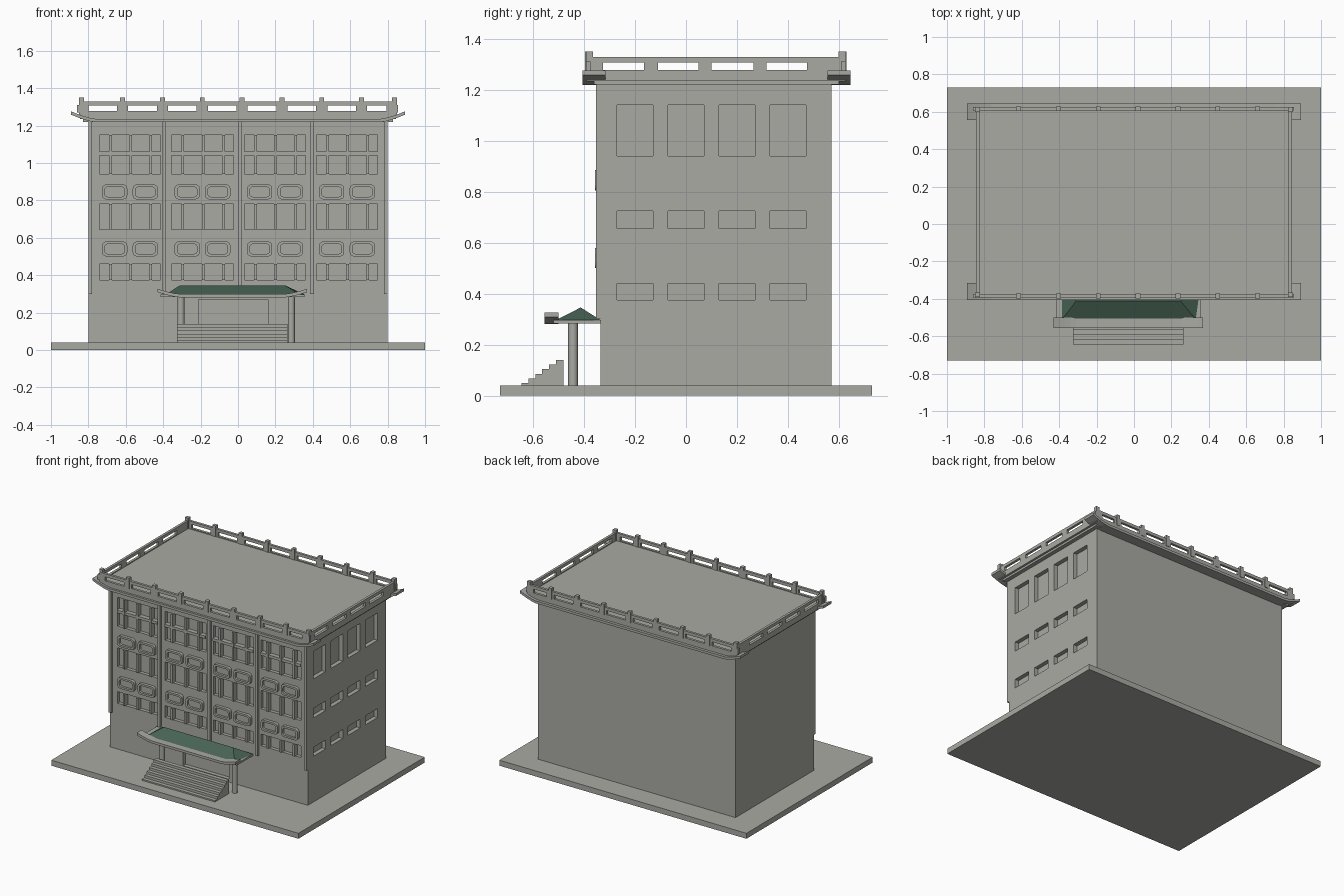
import bpy, bmesh, math
from mathutils import Vector

if "Cube" in bpy.data.objects:
    bpy.data.objects.remove(bpy.data.objects["Cube"])


def material(name, rgb):
    m = bpy.data.materials.new(name)
    m.diffuse_color = (*rgb, 1)
    m.use_nodes = True
    m.node_tree.nodes["Principled BSDF"].inputs["Base Color"].default_value = m.diffuse_color
    return m


STONE = material("warm grey stone", (0.40, 0.40, 0.37))
GREEN = material("dark green tile", (0.065, 0.125, 0.09))


def finish(name, bm, mat=STONE):
    bmesh.ops.recalc_face_normals(bm, faces=bm.faces)
    me = bpy.data.meshes.new(name)
    bm.to_mesh(me)
    bm.free()
    me.materials.append(mat)
    ob = bpy.data.objects.new(name, me)
    bpy.context.collection.objects.link(ob)
    return ob


def add_box(bm, x0, x1, y0, y1, z0, z1):
    vs = bmesh.ops.create_cube(bm, size=1)["verts"]
    for v in vs:
        v.co = Vector(((x0 + x1) / 2 + v.co.x * (x1 - x0),
                       (y0 + y1) / 2 + v.co.y * (y1 - y0),
                       (z0 + z1) / 2 + v.co.z * (z1 - z0)))


def boxes(name, items):
    bm = bmesh.new()
    for b in items:
        add_box(bm, *b)
    return finish(name, bm)


def prism(bm, pts, shift):
    """Extrude a closed outline along a vector."""
    face = bm.faces.new([bm.verts.new(p) for p in pts])
    new = bmesh.ops.extrude_face_region(bm, geom=[face])["geom"]
    bmesh.ops.translate(bm, vec=shift, verts=[g for g in new if isinstance(g, bmesh.types.BMVert)])
    if not face.is_valid or face not in bm.faces:
        return
    if len(face.link_loops if hasattr(face, "link_loops") else []) == 0 and \
            all(len(e.link_faces) < 2 for e in face.edges):
        bm.faces.new(list(face.verts))


def eave(name, x0, x1, y0, y1, z, rise, run, thick):
    """Strip with both ends curving up."""
    n = 4
    low = [(x0 + run * (1 - i / n), z + rise * (i / n) ** 1.4) for i in range(n, -1, -1)]
    low += [(x1 - run * (1 - i / n), z + rise * (i / n) ** 1.4) for i in range(n + 1)]
    bm = bmesh.new()
    rings = [[bm.verts.new(c) for c in ((x, y0, h), (x, y1, h), (x, y1, h + thick), (x, y0, h + thick))]
             for x, h in low]
    for a, b in zip(rings, rings[1:]):
        for k in range(4):
            bm.faces.new((a[k], a[(k + 1) % 4], b[(k + 1) % 4], b[k]))
    bm.faces.new(rings[0])
    bm.faces.new(rings[-1])
    return finish(name, bm)


# Ground slab and main block
boxes("base_slab", [(-1, 1, -0.73, 0.73, 0, 0.04)])
FRONT, BACK, SIDE = -0.335, 0.57, 0.80
body = boxes("main_block", [(-SIDE, SIDE, FRONT, BACK, 0.035, 1.225)])

# Window and door recesses
BAYS = [(-0.74, -0.415), (-0.355, -0.025), (0.035, 0.36), (0.42, 0.745)]
ROWS = [(0.375, 0.46), (0.645, 0.78), (0.94, 1.15)]
cuts = [(a, b, FRONT - 0.1, FRONT + 0.025, z0, z1) for a, b in BAYS for z0, z1 in ROWS]
for i in range(4):
    y = -0.27 + 0.2 * i
    for z0, z1 in ((0.375, 0.44), (0.655, 0.725), (0.94, 1.14)):
        cuts.append((SIDE - 0.03, SIDE + 0.1, y, y + 0.14, z0, z1))
cuts.append((-0.21, 0.16, FRONT - 0.1, FRONT + 0.03, 0.06, 0.27))
cutter = boxes("window_cutter", cuts)
mod = body.modifiers.new("openings", "BOOLEAN")
mod.object = cutter
mod.solver = "EXACT"
bpy.context.view_layer.objects.active = body
body.select_set(True)
bpy.ops.object.modifier_apply(modifier=mod.name)
bpy.data.objects.remove(cutter)

# Vertical fins and crossbars in the front windows
fins = []
for a, b in BAYS:
    w = b - a
    for z0, z1 in ROWS:
        for t in (0.18, 0.51, 0.84):
            x = a + t * w
            fins.append((x - 0.007, x + 0.007, FRONT - 0.012, FRONT + 0.03, z0, z1))
    fins.append((a, b, FRONT - 0.008, FRONT + 0.03, 1.04, 1.06))
boxes("window_fins", fins)

# Full-height pilasters
boxes("pilasters", [(x - 0.01, x + 0.01, -0.353, FRONT + 0.01, 0.3, 1.225)
                    for x in (-0.79, -0.395, 0.01, 0.395, 0.79)])


# Rounded ring panels between the window rows
def rounded(cx, cz, w, h, r):
    pts = []
    for q, (sx, sz) in enumerate(((1, 1), (-1, 1), (-1, -1), (1, -1))):
        for k in range(4):
            t = math.pi / 2 * (q + k / 3)
            pts.append((cx + sx * (w / 2 - r) + r * math.cos(t), cz + sz * (h / 2 - r) + r * math.sin(t)))
    return pts


bm = bmesh.new()
for a, b in BAYS:
    for cx in ((a + b) / 2 - 0.082, (a + b) / 2 + 0.082):
        for cz in (0.54, 0.845):
            outer = rounded(cx, cz, 0.135, 0.08, 0.022)
            inner = rounded(cx, cz, 0.105, 0.052, 0.014)
            loops = [[bm.verts.new((x, y, z)) for x, z in pts] for pts, y in
                     ((outer, FRONT + 0.005), (outer, -0.357), (inner, -0.357), (inner, -0.341))]
            for p, q in zip(loops, loops[1:]):
                for k in range(16):
                    bm.faces.new((p[k], p[(k + 1) % 16], q[(k + 1) % 16], q[k]))
            bm.faces.new(loops[3])
            bm.faces.new(loops[0])
finish("ring_panels", bm)

# Cornice, roof deck and upturned front and back eaves
boxes("cornice", [(-0.83, 0.83, -0.36, 0.60, 1.22, 1.24)])
boxes("roof_deck", [(-0.845, 0.845, -0.39, 0.625, 1.235, 1.27)])
eave("front_eave", -0.893, 0.893, -0.405, -0.315, 1.218, 0.04, 0.13, 0.018)
eave("back_eave", -0.893, 0.893, 0.555, 0.645, 1.218, 0.04, 0.13, 0.018)

# Parapet: rails, posts and spacers between the openings
rail = []
for y0, y1 in ((-0.393, -0.375), (0.607, 0.625)):
    rail.append((-0.845, 0.845, y0, y1, 1.262, 1.277))
    rail.append((-0.845, 0.845, y0, y1, 1.306, 1.328))
    for i in range(9):
        x = -0.83 + 0.213 * i if i < 8 else 0.825
        rail.append((x - 0.03, x + 0.03, y0, y1, 1.27, 1.31))
        if 0 < i < 8:
            rail.append((x - 0.013, x + 0.013, y0 - 0.004, y1 + 0.004, 1.27, 1.35))
for x0, x1 in ((-0.845, -0.827), (0.827, 0.845)):
    rail.append((x0, x1, -0.39, 0.623, 1.262, 1.277))
    rail.append((x0, x1, -0.39, 0.623, 1.306, 1.328))
    for y0, y1 in ((-0.39, -0.325), (-0.165, -0.11), (0.05, 0.10), (0.265, 0.315), (0.475, 0.623)):
        rail.append((x0, x1, y0, y1, 1.27, 1.31))
    xc = (x0 + x1) / 2
    for y in (-0.378, 0.612):
        rail.append((xc - 0.013, xc + 0.013, y - 0.013, y + 0.013, 1.26, 1.35))
boxes("parapet", rail)

# Entrance canopy: slab, upturned front eave and hipped tile roof
boxes("canopy_slab", [(-0.415, 0.355, -0.52, FRONT + 0.005, 0.283, 0.297)])
eave("canopy_eave", -0.43, 0.37, -0.555, -0.50, 0.281, 0.028, 0.12, 0.018)
bm = bmesh.new()
fl, fr, br, bl, rl, rr = [bm.verts.new(p) for p in (
    (-0.385, -0.51, 0.297), (0.33, -0.51, 0.297), (0.355, -0.335, 0.297), (-0.385, -0.335, 0.297),
    (-0.31, -0.413, 0.346), (0.25, -0.413, 0.346))]
for f in ((fl, fr, rr, rl), (fr, br, rr), (br, bl, rl, rr), (bl, fl, rl), (fl, bl, br, fr)):
    bm.faces.new(f)
finish("canopy_roof", bm, GREEN)

# Round entrance columns
bm = bmesh.new()
for x in (-0.305, 0.285):
    vs = bmesh.ops.create_cone(bm, cap_ends=True, segments=16, radius1=0.019, radius2=0.019,
                               depth=0.25)["verts"]
    bmesh.ops.translate(bm, vec=(x, -0.443, 0.162), verts=vs)
columns = finish("entrance_columns", bm)
bpy.ops.object.select_all(action="DESELECT")
columns.select_set(True)
bpy.context.view_layer.objects.active = columns
bpy.ops.object.shade_smooth_by_angle()

# Entrance steps, one stepped profile extruded sideways
profile = [(-0.48, 0.035), (-0.645, 0.035)]
for i in range(6):
    y = -0.645 + 0.027 * i
    z = 0.05 + 0.018 * i
    profile += [(y, z), (y + 0.027 if i < 5 else -0.48, z)]
bm = bmesh.new()
sides = [[bm.verts.new((x, y, z)) for y, z in profile] for x in (-0.325, 0.265)]
bm.faces.new(sides[0])
bm.faces.new(sides[1])
for k in range(len(profile)):
    j = (k + 1) % len(profile)
    bm.faces.new((sides[0][k], sides[0][j], sides[1][j], sides[1][k]))
finish("entrance_steps", bm)
